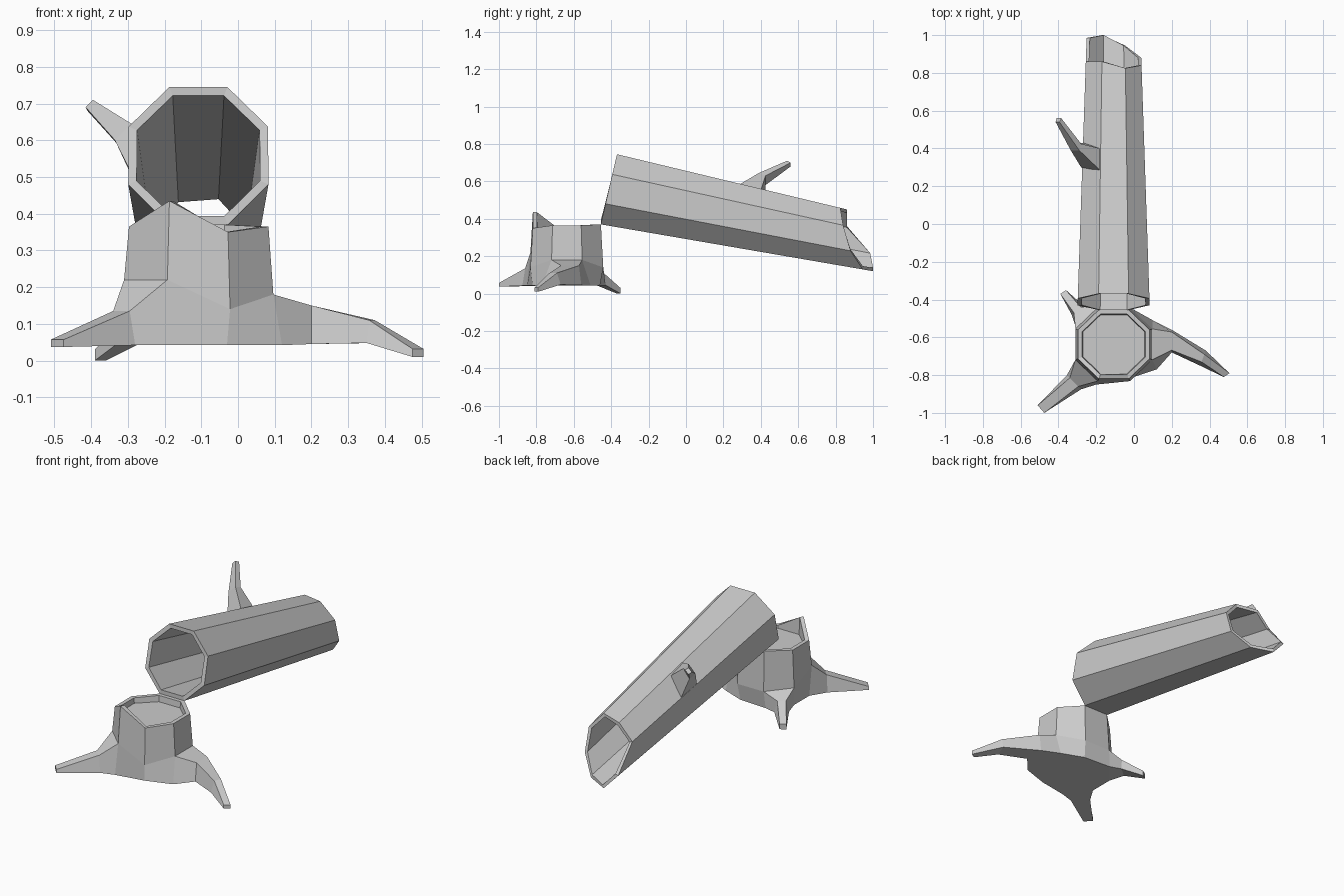
import bpy
import bmesh
from mathutils import Vector

cube = bpy.data.objects.get("Cube")
if cube:
    bpy.data.objects.remove(cube, do_unlink=True)

wood = bpy.data.materials.new("grey wood")
wood.use_nodes = True
GREY = (0.6, 0.6, 0.6, 1)
wood.diffuse_color = GREY
wood.node_tree.nodes["Principled BSDF"].inputs["Base Color"].default_value = GREY

# Unit octagon with flat sides, counter-clockwise from the lower left corner
K = 0.42
OCTAGON = [(-K, -1), (K, -1), (1, -K), (1, K), (K, 1), (-K, 1), (-1, K), (-1, -K)]


def bridge(bm, lower, upper, skip=()):
    """Join two closed vertex rings with quads, leaving out the skipped sides."""
    count = len(lower)
    for i in range(count):
        if i not in skip:
            j = (i + 1) % count
            bm.faces.new((lower[i], lower[j], upper[j], upper[i]))


def ring(bm, points):
    return [bm.verts.new(p) for p in points]


def finish(bm, name):
    bmesh.ops.recalc_face_normals(bm, faces=bm.faces)
    mesh = bpy.data.meshes.new(name)
    bm.to_mesh(mesh)
    bm.free()
    mesh.materials.append(wood)
    obj = bpy.data.objects.new(name, mesh)
    bpy.context.collection.objects.link(obj)
    return obj


def limb(bm, start, sections):
    """Grow a four-sided limb from a ring of vertices and cap its tip."""
    last = start
    for points in sections:
        new = ring(bm, points)
        bridge(bm, last, new)
        last = new
    bm.faces.new(last)


def root_section(a, b, low, high, inset=0.0):
    """Upright quad across a root from plan point a to plan point b."""
    a, b = Vector(a), Vector(b)
    ta, tb = a.lerp(b, inset), b.lerp(a, inset)
    return [(*a, low), (*b, low), (*tb, high), (*ta, high)]


# Hollow fallen log: tapered, sloping down to a ragged far end
def log_point(u, v, y):
    top = 0.745 - 0.24 * (y + 0.37)
    bottom = 0.37 - 0.172 * (y + 0.455)
    half_width = 0.19 - 0.034 * (y + 0.4)
    return (u * half_width - 0.108, y, bottom + (top - bottom) * (v + 1) / 2)


ragged_end = [1.0, 0.945, 0.88, 0.84, 0.825, 0.86, 0.86, 0.985]
bm = bmesh.new()
rings = []
for scale in (1, 0.88):
    near = [log_point(u * scale, v * scale, -0.412 + 0.043 * v) for u, v in OCTAGON]
    far = [log_point(u * scale, v * scale, y) for (u, v), y in zip(OCTAGON, ragged_end)]
    rings.append((ring(bm, near), ring(bm, far)))
(near_out, far_out), (near_in, far_in) = rings
for a, b in ((near_out, far_out), (far_out, far_in), (far_in, near_in), (near_in, near_out)):
    bridge(bm, a, b)
finish(bm, "fallen_log")

# Broken branch on the log's upper side
bm = bmesh.new()
branch_base = ring(bm, [(-0.175, 0.28, 0.58), (-0.18, 0.4, 0.55),
                        (-0.27, 0.43, 0.46), (-0.28, 0.3, 0.49)])
limb(bm, branch_base, [
    [(-0.29, 0.39, 0.645), (-0.28, 0.425, 0.63), (-0.32, 0.425, 0.58), (-0.335, 0.39, 0.6)],
    [(-0.395, 0.54, 0.71), (-0.385, 0.56, 0.7), (-0.41, 0.56, 0.68), (-0.415, 0.54, 0.69)],
])
finish(bm, "log_branch")

# Stump: flared foot, body, jagged rim and a shallow sunken top
bm = bmesh.new()
GROUND = 0.042
foot = ring(bm, [(x, y, GROUND) for x, y in (
    (-0.2, -0.85), (-0.03, -0.82), (0.12, -0.77), (0.1, -0.51),
    (-0.03, -0.46), (-0.2, -0.45), (-0.3, -0.57), (-0.3, -0.71))])
body_heights = [0.22, 0.14, 0.18, 0.18, 0.14, 0.14, 0.15, 0.22]
rim_heights = [0.435, 0.35, 0.365, 0.365, 0.37, 0.37, 0.365, 0.365]


def stump_ring(scale, heights):
    return ring(bm, [(u * 0.19 * scale - 0.107, v * 0.182 * scale - 0.637, z)
                     for (u, v), z in zip(OCTAGON, heights)])


body = stump_ring(1.07, body_heights)
rim = stump_ring(1, rim_heights)
lip = stump_ring(0.88, rim_heights)
floor = stump_ring(0.86, [0.335] * len(OCTAGON))
root_sides = (2, 5, 7)
bridge(bm, foot, body, root_sides)
for a, b in ((body, rim), (rim, lip), (lip, floor)):
    bridge(bm, a, b)
bm.faces.new(floor)
bm.faces.new(foot)

# Three roots spreading from the foot
root_shapes = [
    [((0.2, -0.68), (0.2, -0.56), 0.045, 0.15, 0.1),
     ((0.35, -0.75), (0.38, -0.67), 0.048, 0.11, 0.25),
     ((0.475, -0.81), (0.505, -0.79), 0.01, 0.032)],
    [((-0.27, -0.43), (-0.33, -0.48), 0.045, 0.11, 0.2),
     ((-0.36, -0.35), (-0.39, -0.37), 0.0, 0.03)],
    [((-0.355, -0.8), (-0.28, -0.875), GROUND, 0.135, 0.2),
     ((-0.51, -0.96), (-0.475, -1.0), 0.037, 0.057)],
]
for side, shape in zip(root_sides, root_shapes):
    after = (side + 1) % len(foot)
    start = [foot[side], foot[after], body[after], body[side]]
    limb(bm, start, [root_section(*section) for section in shape])
finish(bm, "stump_with_roots")
